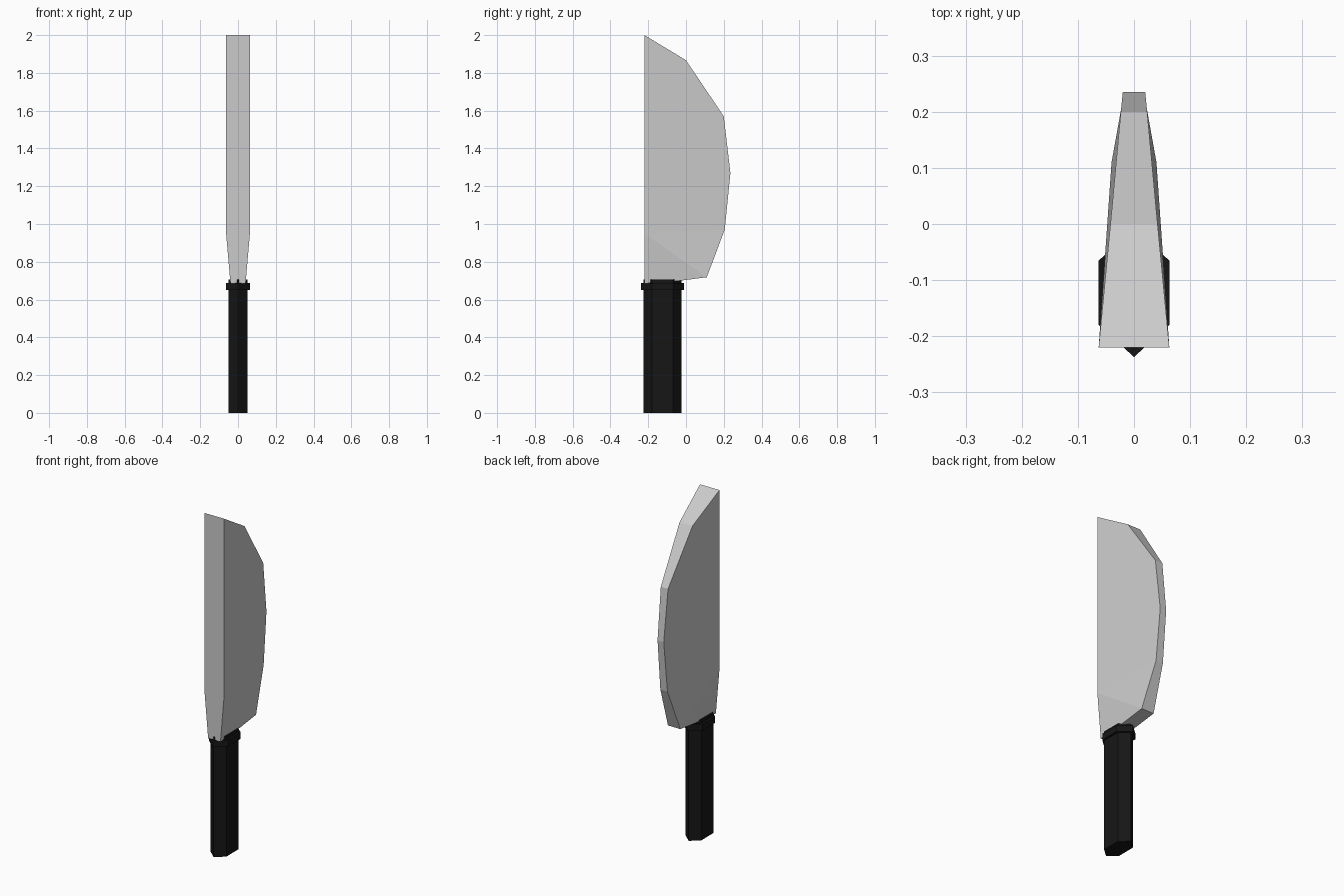
import bpy
import bmesh

if "Cube" in bpy.data.objects:
    bpy.data.objects.remove(bpy.data.objects["Cube"])


def finish(name, bm, material=None):
    bmesh.ops.recalc_face_normals(bm, faces=bm.faces)
    mesh = bpy.data.meshes.new(name)
    bm.to_mesh(mesh)
    bm.free()
    obj = bpy.data.objects.new(name, mesh)
    bpy.context.collection.objects.link(obj)
    if material:
        mesh.materials.append(material)
    return obj


def hex_prism(name, half_x, y_tip0, y0, y1, y_tip1, z0, z1, material):
    """Upright prism with an elongated hexagonal section."""
    section = [(0, y_tip0), (half_x, y0), (half_x, y1),
               (0, y_tip1), (-half_x, y1), (-half_x, y0)]
    bm = bmesh.new()
    face = bm.faces.new([bm.verts.new((x, y, z0)) for x, y in section])
    top = bmesh.ops.extrude_face_region(bm, geom=[face], use_keep_orig=True)["geom"]
    verts = [v for v in top if isinstance(v, bmesh.types.BMVert)]
    bmesh.ops.translate(bm, verts=verts, vec=(0, 0, z1 - z0))
    return finish(name, bm, material)


black = bpy.data.materials.new("black_grip")
black.diffuse_color = (0.008, 0.008, 0.008, 1)
black.use_nodes = True
black.node_tree.nodes["Principled BSDF"].inputs["Base Color"].default_value = black.diffuse_color

# Handle and collar
hex_prism("handle", 0.051, -0.225, -0.18, -0.07, -0.025, 0.0, 0.705, black)
hex_prism("collar", 0.063, -0.237, -0.18, -0.065, -0.01, 0.65, 0.687, black)

# Blade outline: y, z, half thickness (thick spine tapering to the blunt edge)
outline = [
    (-0.22, 2.0, 0.063), (0.0, 1.867, 0.042), (0.2, 1.57, 0.0235),
    (0.235, 1.27, 0.020), (0.205, 0.97, 0.023), (0.11, 0.718, 0.040),
    (-0.03, 0.70, 0.040), (-0.22, 0.685, 0.040), (-0.22, 0.95, 0.063),
]
bm = bmesh.new()
right = [bm.verts.new((t, y, z)) for y, z, t in outline]
left = [bm.verts.new((-t, y, z)) for y, z, t in outline]
# Cheeks: flat main part plus the narrowing heel
for side in (right, left):
    bm.faces.new([side[i] for i in (0, 1, 2, 3, 4, 8)])
    bm.faces.new([side[i] for i in (8, 4, 5)])
    bm.faces.new([side[i] for i in (8, 5, 6, 7)])
# Rim all the way round
n = len(outline)
for i in range(n):
    j = (i + 1) % n
    bm.faces.new((right[i], right[j], left[j], left[i]))
finish("blade", bm)
